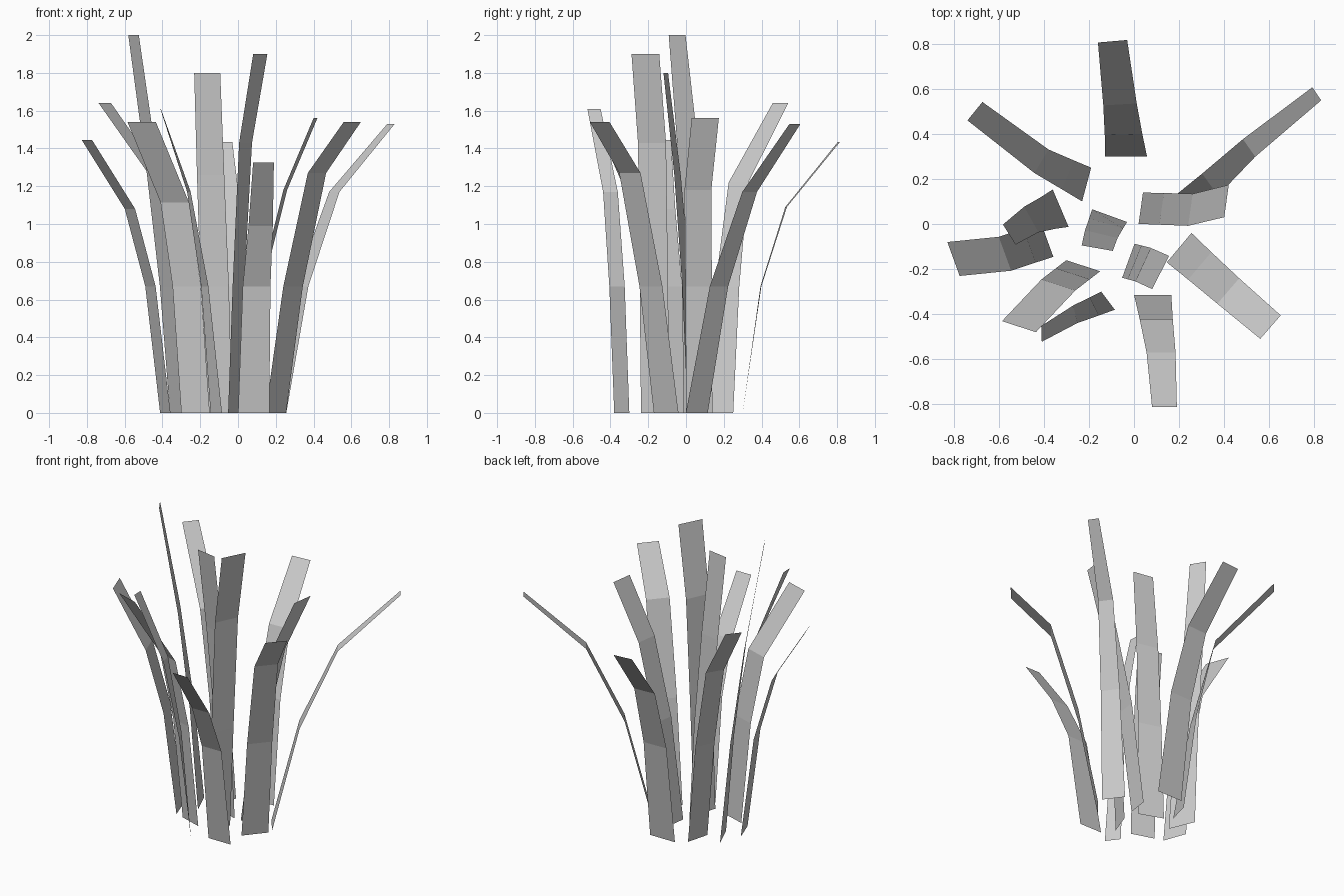
import bpy, bmesh
from math import cos, sin, radians

# Each blade: base x,y | bend x,y | tip x,y | bend z, tip z | base width, tip width | base angle, tip angle
BLADES = [
    (-.325, .07, -.455, .02, -.553, -.047, 1.3, 2.0, .18, .105, -67, -58),
    (-.21, .175, -.41, .278, -.705, .50, 1.22, 1.64, .155, .105, 75, 51),
    (-.225, -.185, -.335, -.27, -.51, -.455, 1.115, 1.54, .158, .158, -18, -18),
    (-.385, -.07, -.572, -.132, -.80, -.155, 1.08, 1.445, .16, .16, -70, -70),
    (-.115, -.34, -.26, -.40, -.41, -.487, 1.17, 1.61, .10, .07, -53, -88),
    (-.108, .037, -.145, -.045, -.163, -.107, 1.26, 1.80, .165, .14, -20, -10),
    (-.035, .30, -.062, .53, -.095, .81, 1.09, 1.435, .185, .13, 0, 5),
    (-.025, -.163, .04, -.18, .118, -.215, 1.43, 1.90, .16, .165, 70, 63),
    (.083, -.315, .12, -.57, .135, -.81, .99, 1.325, .165, .11, 0, 0),
    (.03, .07, .25, .063, .41, .102, 1.18, 1.56, .14, .145, 82, 82),
    (.20, -.105, .418, -.297, .605, -.457, 1.27, 1.54, .17, .138, 50, 49),
    (.212, .057, .51, .337, .81, .577, 1.17, 1.53, .145, .07, -53, -56),
]
LOW_BEND_Z = 0.67


def lerp(a, b, t):
    return a + (b - a) * t


def grass_blade(index, bx, by, mx, my, tx, ty, mz, tz, w0, w1, a0, a1):
    """Flat ribbon of three quads that leans outward and tapers."""
    f = 0.42
    spine = [(bx, by, 0), (lerp(bx, mx, f), lerp(by, my, f), LOW_BEND_Z),
             (mx, my, mz), (tx, ty, tz)]
    bm = bmesh.new()
    rows = []
    for i, (x, y, z) in enumerate(spine):
        half = lerp(w0, w1, i / 3) / 2
        ang = radians(lerp(a0, a1, i / 3))
        dx, dy = half * cos(ang), half * sin(ang)
        rows.append((bm.verts.new((x - dx, y - dy, z)), bm.verts.new((x + dx, y + dy, z))))
    for (a, b), (c, d) in zip(rows, rows[1:]):
        bm.faces.new((a, b, d, c))
    mesh = bpy.data.meshes.new(f"grass_blade_{index}")
    bm.to_mesh(mesh)
    bm.free()
    bpy.context.collection.objects.link(bpy.data.objects.new(mesh.name, mesh))


# Tuft of blades
for n, blade in enumerate(BLADES, 1):
    grass_blade(n, *blade)
